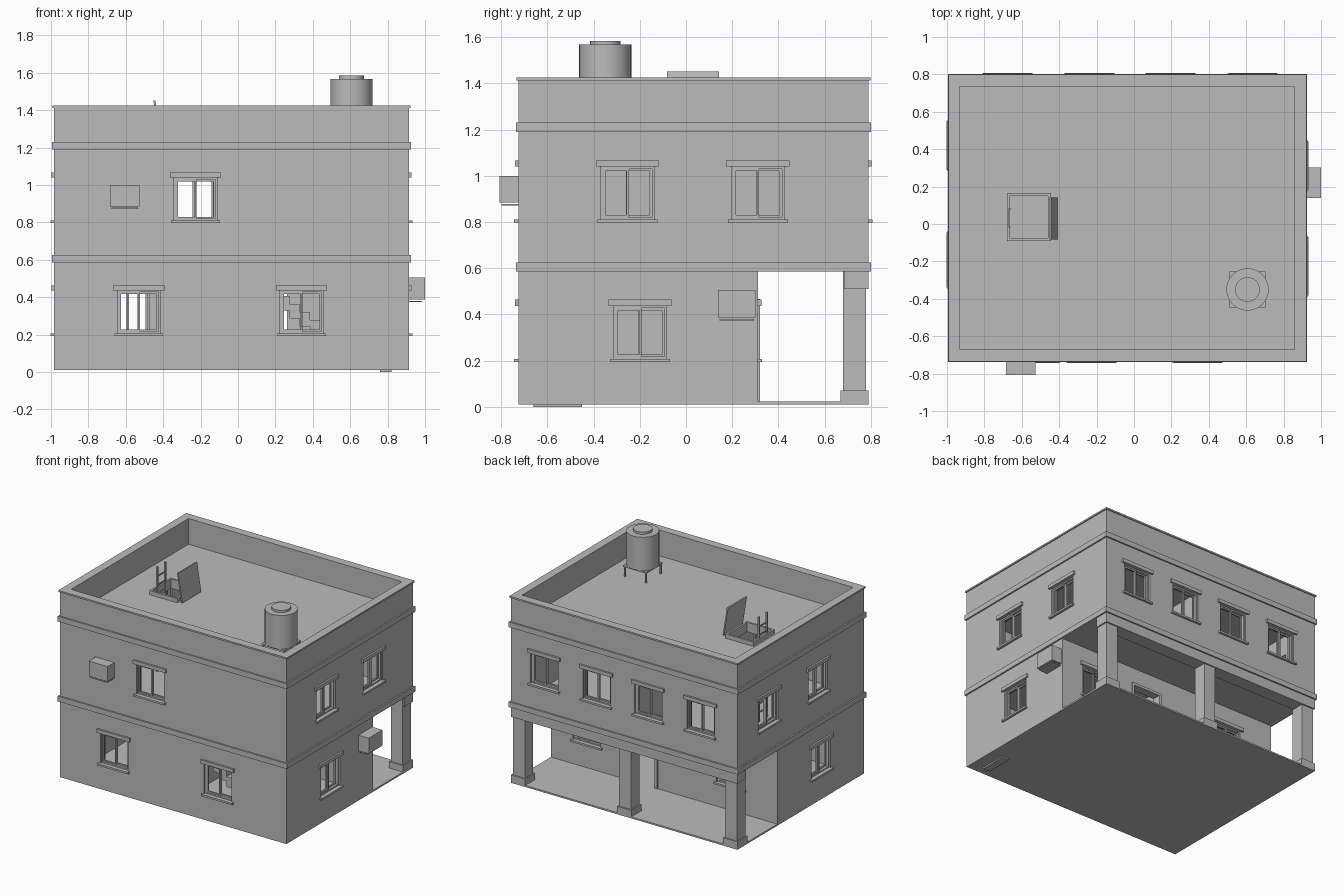
import bpy, bmesh, math
from mathutils import Matrix, Vector

if "Cube" in bpy.data.objects:
    bpy.data.objects.remove(bpy.data.objects["Cube"])

grey = bpy.data.materials.new("plain_grey")
grey.diffuse_color = (0.5, 0.5, 0.5, 1)
grey.use_nodes = True
grey.node_tree.nodes["Principled BSDF"].inputs["Base Color"].default_value = grey.diffuse_color

X0, X1, Y0, Y1 = -0.984, 0.914, -0.726, 0.79   # outer wall faces
T = 0.055                                      # wall thickness
PORCH = 0.312                                  # ground floor back wall face
F1, F1T, ROOF, TOP = 0.585, 0.625, 1.235, 1.418


def boxes(name, spans, matrix=Matrix()):
    """One object made of boxes given as (x0, x1, y0, y1, z0, z1)."""
    bm = bmesh.new()
    for a, b, c, d, e, f in spans:
        m = Matrix.Translation(((a + b) / 2, (c + d) / 2, (e + f) / 2)) @ Matrix.Diagonal((b - a, d - c, f - e, 1))
        bmesh.ops.create_cube(bm, size=1, matrix=matrix @ m)
    me = bpy.data.meshes.new(name)
    bm.to_mesh(me)
    bm.free()
    me.materials.append(grey)
    ob = bpy.data.objects.new(name, me)
    bpy.context.collection.objects.link(ob)
    return ob


def cylinder(name, x, y, z0, z1, r, sides):
    bpy.ops.mesh.primitive_cylinder_add(vertices=sides, radius=r, depth=z1 - z0, location=(x, y, (z0 + z1) / 2))
    ob = bpy.context.object
    ob.name = name
    ob.data.materials.append(grey)
    bpy.ops.object.shade_smooth_by_angle()
    return ob


def cut(ob, cutter):
    mod = ob.modifiers.new("cut", 'BOOLEAN')
    mod.operation, mod.solver, mod.object = 'DIFFERENCE', 'EXACT', cutter
    dg = bpy.context.evaluated_depsgraph_get()
    me = bpy.data.meshes.new_from_object(ob.evaluated_get(dg))
    ob.modifiers.clear()
    ob.data = me


# Windows: wall matrix (local x along wall, local -y outward), position, sill height
def wall_frame(side):
    angle, origin = {'front': (0, (0, Y0, 0)), 'right': (90, (X1, 0, 0)), 'back': (180, (0, Y1, 0)),
                     'porch': (180, (0, PORCH, 0)), 'left': (-90, (X0, 0, 0))}[side]
    return Matrix.Translation(origin) @ Matrix.Rotation(math.radians(angle), 4, 'Z')


LOW, HIGH = 0.207, 0.81
windows = [('front', -0.227, HIGH), ('front', -0.53, LOW), ('front', 0.34, LOW),
           ('right', -0.253, HIGH), ('right', 0.311, HIGH), ('right', -0.199, LOW),
           ('left', -0.42, HIGH), ('left', 0.175, HIGH), ('left', 0.21, LOW),
           ('porch', -0.612, LOW), ('porch', 0.59, LOW)]
windows += [('back', -x, HIGH) for x in (-0.676, -0.238, 0.195, 0.634)]
W, H = 0.115, 0.23
holes = []
for i, (side, u, z) in enumerate(windows):
    m = wall_frame(side) @ Matrix.Translation((u, 0, z))
    holes.append((m, (-W, W, -0.03, T + 0.03, 0, H)))
    boxes(f"window_lintel_{i}", [(-0.137, 0.137, -0.014, 0.01, H, H + 0.027)], m)
    boxes(f"window_sill_{i}", [(-0.13, 0.13, -0.018, 0.02, -0.014, 0)], m)
    f = 0.01
    frame = [(-W, W, 0.012, 0.045, 0, f), (-W, W, 0.012, 0.045, H - f, H),
             (-W, -W + f, 0.012, 0.045, f, H - f), (W - f, W, 0.012, 0.045, f, H - f)]
    for a, b, y in ((-W + f, 0.006, 0.016), (-0.006, W - f, 0.03)):    # two sliding sashes
        frame += [(a, a + f, y, y + 0.012, f, H - f), (b - f, b, y, y + 0.012, f, H - f),
                  (a + f, b - f, y, y + 0.012, f, 2 * f), (a + f, b - f, y, y + 0.012, H - 2 * f, H - f)]
    boxes(f"window_frame_{i}", frame, m)

# Door opening and frame towards the porch
DX0, DX1, DZ = 0.03, 0.27, 0.455
holes.append((Matrix(), (DX0, DX1, PORCH - T - 0.03, PORCH + 0.03, 0.022, DZ)))
boxes("door_frame", [(DX0 - 0.012, DX0 + 0.008, PORCH - T, PORCH + 0.008, 0.022, DZ + 0.012),
                     (DX1 - 0.008, DX1 + 0.012, PORCH - T, PORCH + 0.008, 0.022, DZ + 0.012),
                     (DX0, DX1, PORCH - T, PORCH + 0.008, DZ - 0.008, DZ + 0.012)])

# Walls
walls = [boxes("front_wall", [(X0, X1, Y0, Y0 + T, 0.012, TOP)]),
         boxes("porch_wall", [(X0 + T, X1 - T, PORCH - T, PORCH, 0.012, F1)]),
         boxes("upper_back_wall", [(X0, X1, Y1 - T, Y1, F1, TOP)])]
for name, a in (("left", X0), ("right", X1 - T)):
    walls.append(boxes(f"lower_{name}_wall", [(a, a + T, Y0 + T, PORCH, 0.012, F1)]))
    walls.append(boxes(f"upper_{name}_wall", [(a, a + T, Y0 + T, Y1 - T, F1, TOP)]))
bm = bmesh.new()
for m, s in holes:
    a, b, c, d, e, f = s
    bmesh.ops.create_cube(bm, size=1, matrix=m @ Matrix.Translation(((a + b) / 2, (c + d) / 2, (e + f) / 2))
                          @ Matrix.Diagonal((b - a, d - c, f - e, 1)))
me = bpy.data.meshes.new("hole_cutter")
bm.to_mesh(me)
bm.free()
cutter = bpy.data.objects.new("hole_cutter", me)
bpy.context.collection.objects.link(cutter)
for w in walls:
    cut(w, cutter)
bpy.data.objects.remove(cutter)

# Slabs whose edges form the outer bands, with stair and hatch openings
B = 0.011
ground = boxes("ground_slab", [(X0, X1, Y0, Y1, 0.01, 0.022)])
floor = boxes("first_floor_slab", [(X0 - B, X1 + B, Y0 - B, Y1 + B, F1, F1T)])
roof = boxes("roof_slab", [(X0 - B, X1 + B, Y0 - B, Y1 + B, 1.19, 1.23)])
HX0, HX1, HY0, HY1 = -0.68, -0.445, -0.09, 0.165
for slab, s in ((floor, (-0.05, 0.4, -0.62, -0.38, 0.5, 0.7)),
                (roof, (HX0 + 0.015, HX1 - 0.015, HY0 + 0.015, HY1 - 0.015, 1.1, 1.3))):
    c = boxes("opening_cutter", [s])
    cut(slab, c)
    bpy.data.objects.remove(c)


def ring(name, a, b, c, d, w, z0, z1):
    return boxes(name, [(a, b, c, c + w, z0, z1), (a, b, d - w, d, z0, z1),
                        (a, a + w, c + w, d - w, z0, z1), (b - w, b, c + w, d - w, z0, z1)])


ring("parapet_cap", X0 - 0.008, X1 + 0.008, Y0 - 0.008, Y1 + 0.008, T + 0.008, 1.413, 1.425)

# Inside partitions and stairs
boxes("lower_partition", [(-0.1, -0.07, Y0 + T, PORCH - T, 0.02, F1)])
boxes("upper_partition", [(-0.1, -0.07, Y0 + T, Y1 - T, F1T, 1.19)])
n = 14
run, rise = 0.78 / n, 0.6 / n
boxes("stairs", [(0.72 - (i + 1) * run, 0.72 - i * run, -0.61, -0.4, max(0.02, 0.02 + (i - 0.8) * rise),
                  0.02 + (i + 1) * rise) for i in range(n)])

# Porch columns and beam
for name, x in (("left", X0 + 0.06), ("middle", -0.035), ("right", X1 - 0.06)):
    boxes(f"{name}_column", [(x - 0.05, x + 0.05, 0.68, 0.78, 0.02, F1)])
    boxes(f"{name}_column_base", [(x - 0.06, x + 0.06, 0.67, Y1, 0.02, 0.07)])
boxes("porch_beam", [(X0, X1, 0.685, Y1, 0.51, F1)])

# Air conditioner boxes with brackets, and entrance plate
boxes("front_air_unit", [(-0.684, -0.527, -0.807, Y0, 0.885, 1.0)])
boxes("front_air_bracket", [(-0.675, -0.535, -0.8, Y0, 0.872, 0.879)])
boxes("right_air_unit", [(X1, 1.0, 0.138, 0.302, 0.387, 0.505)])
boxes("right_air_bracket", [(X1, 0.985, 0.145, 0.295, 0.374, 0.381)])
boxes("ground_plate", [(0.76, 0.82, -0.66, -0.45, 0.0, 0.01)])

# Roof hatch: curb, open lid and ladder
ring("hatch_curb", HX0, HX1, HY0, HY1, 0.015, 1.19, 1.262)
lid = Matrix.Translation((-0.412, 0.03, 1.235)) @ Matrix.Rotation(math.radians(-9), 4, 'Y')
boxes("hatch_lid", [(-0.006, 0.004, -0.113, 0.113, 0, 0.22)], lid)
boxes("ladder", [(-0.672, -0.66, y, y + 0.01, F1T, 1.418) for y in (-0.02, 0.075)] +
      [(-0.67, -0.662, -0.01, 0.075, z, z + 0.008) for z in [0.69 + 0.065 * i for i in range(11)]])

# Water tank on a four-legged stand
TX, TY = 0.607, -0.35
cylinder("tank_body", TX, TY, 1.315, 1.568, 0.113, 32)
cylinder("tank_lid", TX, TY, 1.568, 1.585, 0.066, 32)
boxes("tank_stand", [(TX - 0.097, TX + 0.097, TY - 0.097, TY + 0.097, 1.303, 1.315)])
for sx in (-1, 1):
    for sy in (-1, 1):
        cylinder("tank_leg", TX + sx * 0.088, TY + sy * 0.088, 1.23, 1.303, 0.008, 8)
